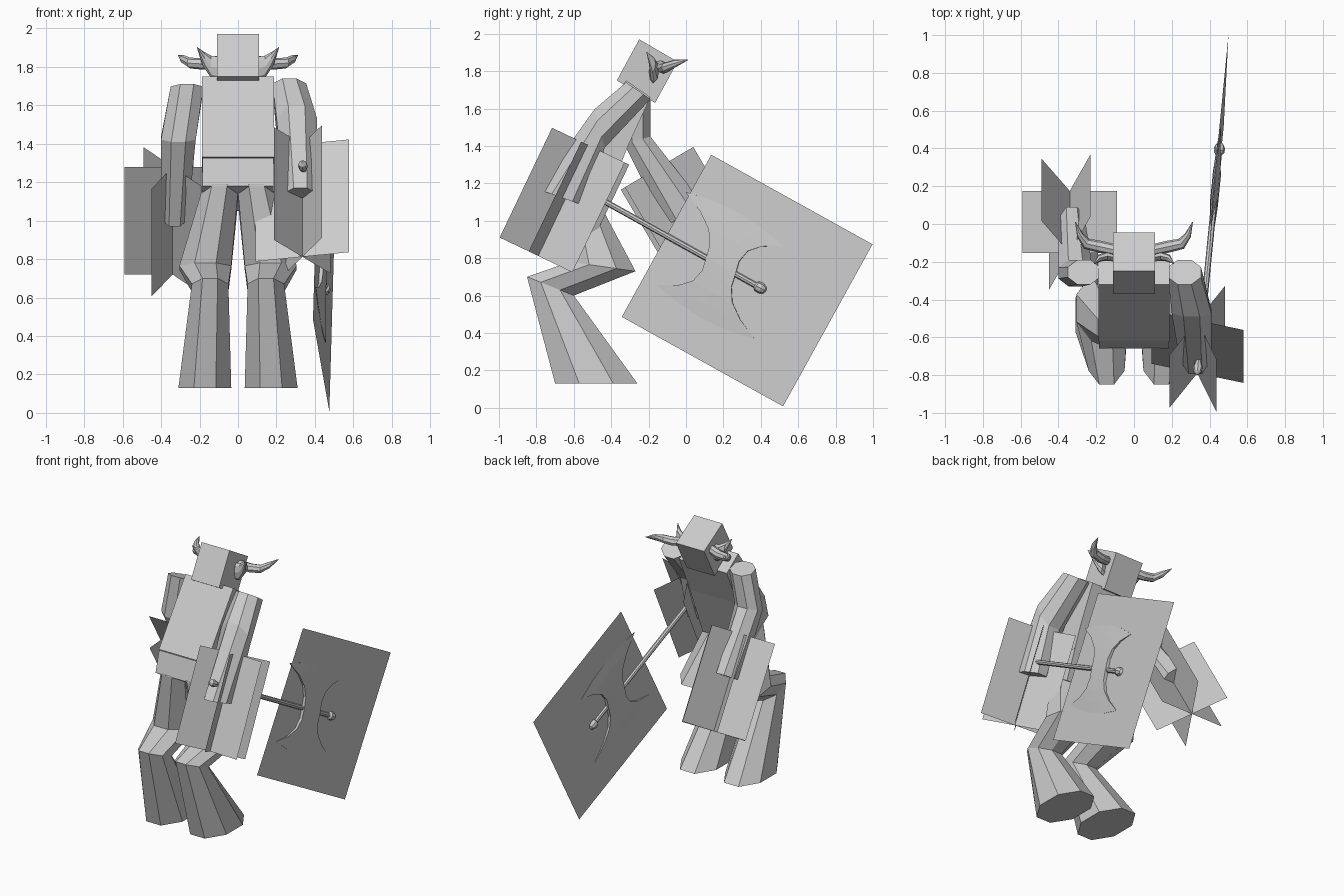
import bpy, bmesh, math
from mathutils import Vector as V

if "Cube" in bpy.data.objects:
    bpy.data.objects.remove(bpy.data.objects["Cube"])

grey = bpy.data.materials.new("plain_grey")
grey.diffuse_color = (0.6, 0.6, 0.6, 1)
grey.use_nodes = True
grey.node_tree.nodes["Principled BSDF"].inputs["Base Color"].default_value = grey.diffuse_color


def finish(name, bm, closed=True):
    if closed:
        bmesh.ops.recalc_face_normals(bm, faces=bm.faces)
    me = bpy.data.meshes.new(name)
    bm.to_mesh(me)
    bm.free()
    me.materials.append(grey)
    ob = bpy.data.objects.new(name, me)
    bpy.context.collection.objects.link(ob)
    return ob


def loft(name, rings):
    """Skin a list of equal-length point rings and cap both ends."""
    bm = bmesh.new()
    rows = [[bm.verts.new(p) for p in r] for r in rings]
    n = len(rows[0])
    for a, b in zip(rows, rows[1:]):
        for i in range(n):
            j = (i + 1) % n
            bm.faces.new((a[i], a[j], b[j], b[i]))
    bm.faces.new(rows[0])
    bm.faces.new(rows[-1])
    return finish(name, bm)


def ring(front, back, x0, x1, n=8):
    """n-gon spanning two (y, z) points and an x range."""
    k = 1 / math.cos(math.pi / n)
    f, b = V((0, *front)), V((0, *back))
    c, h = (f + b) / 2, (b - f) / 2 * k
    cx, rx = (x0 + x1) / 2, (x1 - x0) / 2 * k
    out = []
    for i in range(n):
        a = math.tau * (i + 0.5) / n
        out.append(c + h * math.cos(a) + V((cx + rx * math.sin(a), 0, 0)))
    return out


def prism(name, profile, half):
    """(y, z) profile extruded across x."""
    return loft(name, [[(s * half, y, z) for y, z in profile] for s in (-1, 1)])


# Body
prism("head", [(-0.25, 1.97), (-0.045, 1.85), (-0.165, 1.63), (-0.37, 1.75)], 0.11)
prism("torso", [(-0.32, 1.75), (-0.19, 1.66), (-0.31, 1.40), (-0.37, 1.25), (-0.62, 1.33)], 0.187)
prism("pelvis", [(-0.62, 1.325), (-0.37, 1.25), (-0.45, 1.05), (-0.66, 1.18)], 0.185)

# Legs, horns and ears, mirrored
for side, s in (("left", -1), ("right", 1)):
    def mirror(rs):
        return [[(s * p[0], p[1], p[2]) for p in r] for r in rs]

    loft(side + "_leg", mirror([
        ring((-0.66, 1.19), (-0.44, 1.05), 0.00, 0.19),
        ring((-0.62, 0.78), (-0.27, 0.73), 0.035, 0.305),
        ring((-0.85, 0.70), (-0.60, 0.60), 0.05, 0.24),
        ring((-0.70, 0.13), (-0.26, 0.13), 0.035, 0.31)]))

    def tube(path):
        # path rows: x, y, z, radius across, radius up
        rs = []
        for i, (x, y, z, rw, rh) in enumerate(path):
            a, b = path[max(i - 1, 0)], path[min(i + 1, len(path) - 1)]
            d = V((b[0] - a[0], b[1] - a[1], 0)).normalized()
            w = V((-d.y, d.x, 0))
            rs.append([V((x, y, z)) + w * rw * math.cos(t) + V((0, 0, rh * math.sin(t)))
                       for t in [math.tau * k / 8 for k in range(8)]])
        return mirror(rs)

    loft(side + "_horn", tube([
        (0.09, -0.14, 1.83, 0.03, 0.03), (0.18, -0.12, 1.815, 0.032, 0.03),
        (0.25, -0.105, 1.82, 0.03, 0.028), (0.285, -0.06, 1.84, 0.018, 0.022),
        (0.31, 0.01, 1.86, 0.002, 0.002)]))
    loft(side + "_ear", tube([
        (0.09, -0.18, 1.79, 0.02, 0.06), (0.14, -0.17, 1.80, 0.025, 0.058),
        (0.18, -0.18, 1.84, 0.02, 0.04), (0.212, -0.21, 1.90, 0.002, 0.003)]))

# Arms
loft("right_arm", [
    ring((-0.32, 1.74), (-0.19, 1.65), 0.18, 0.355),
    ring((-0.49, 1.595), (-0.435, 1.39), 0.20, 0.41),
    ring((-0.795, 1.17), (-0.53, 1.075), 0.24, 0.41)])
loft("left_arm", [
    ring((-0.32, 1.71), (-0.19, 1.67), -0.35, -0.18),
    ring((-0.33, 1.41), (-0.19, 1.45), -0.40, -0.22),
    ring((-0.11, 0.97), (0.09, 1.09), -0.40, -0.26)])


# Flat fur cards crossing along each forearm
def cards(name, centre, d, v, angles):
    c, d, v = V(centre), V(d).normalized(), V(v).normalized()
    bm = bmesh.new()
    for a in angles:
        a = math.radians(a)
        u = V((math.cos(a), 0, 0)) + v * math.sin(a)
        bm.faces.new([bm.verts.new(c + u * 0.25 * p + d * 0.325 * q)
                      for p, q in ((-1, -1), (1, -1), (1, 1), (-1, 1))])
    finish(name, bm, False)


cards("left_forearm_cards", (-0.34, 0.01, 1.0), (0, 0.507, -0.862), (0, 0.862, 0.507), (0, 64, 127))
cards("right_forearm_cards", (0.335, -0.65, 1.105), (0, -0.43, -0.90), (0, -0.90, 0.43), (13, 66, 126))

# Axe frame: along the handle, across the blades, and the plane normal
O = V((0.445, 0.327, 0.68))
E1 = V((0.0985, 1, -0.555)).normalized()
N = V((1, -0.0875, 0.0196)).normalized()
E2 = N.cross(E1).normalized()


def axe(s, t, h=0):
    return O + E1 * s + E2 * t + N * h


bm = bmesh.new()
bm.faces.new([bm.verts.new(axe(s, t)) for s, t in
              ((-0.495, -0.495), (0.495, -0.495), (0.495, 0.495), (-0.495, 0.495))])
finish("axe_backing_plate", bm, False)


# Handle with knobs at both ends
handle = [(-1.29, 0.004), (-1.275, 0.02), (-1.245, 0.026), (-1.215, 0.016), (0.05, 0.016),
          (0.06, 0.028), (0.085, 0.03), (0.108, 0.02), (0.115, 0.004)]
loft("axe_handle", [[axe(s, r * math.cos(k * math.pi / 4), r * math.sin(k * math.pi / 4))
                     for k in range(8)] for s, r in handle])

# Double crescent blades, thick at the socket and thin at the edge
for name, sg, mid in (("upper_blade", 1, -0.22), ("lower_blade", -1, -0.11)):
    rows = []
    for t, w, bow, h in ((0.0, 0.09, 0, 0.022), (0.07, 0.09, 0, 0.02), (0.14, 0.12, 0.01, 0.016),
                         (0.20, 0.19, 0.02, 0.010), (0.255, 0.30, 0.04, 0.002)):
        m = -0.16 + (mid + 0.16) * t / 0.255
        cols = [(-1, 0), (-0.5, 0.75), (0, 1), (0.5, 0.75), (1, 0)]
        top = [axe(m + w * c, sg * (t + bow * b), h) for c, b in cols]
        bot = [axe(m + w * c, sg * (t + bow * b), -h) for c, b in reversed(cols)]
        rows.append(top + bot)
    loft(name, rows)
